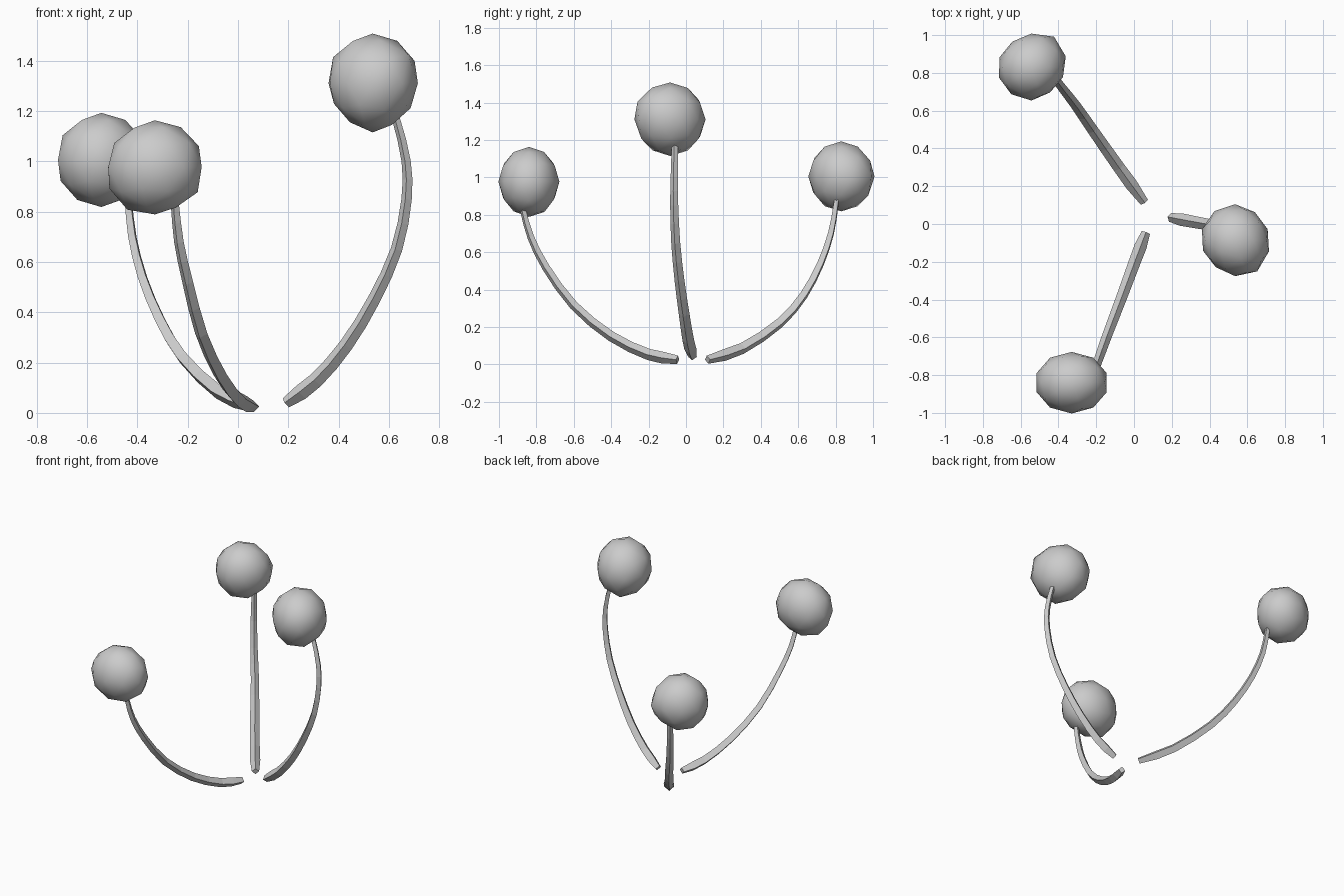
import bpy, bmesh, math
from mathutils import Vector

if "Cube" in bpy.data.objects:
    bpy.data.objects.remove(bpy.data.objects["Cube"])


def finish(bm, name):
    bmesh.ops.recalc_face_normals(bm, faces=bm.faces)
    mesh = bpy.data.meshes.new(name)
    bm.to_mesh(mesh)
    bm.free()
    obj = bpy.data.objects.new(name, mesh)
    bpy.context.collection.objects.link(obj)
    return obj


def smooth_path(pts):
    # Catmull-Rom midpoints between the given points
    p = [Vector(q) for q in pts]
    p = [2 * p[0] - p[1]] + p + [2 * p[-1] - p[-2]]
    out = []
    for i in range(1, len(p) - 2):
        out += [p[i], (9 * (p[i] + p[i + 1]) - p[i - 1] - p[i + 2]) / 16]
    return out + [p[-2]]


def stem(name, pts):
    # tapered stem with a diamond cross-section
    path = smooth_path(pts)
    chord = path[-1] - path[0]
    side = Vector((-chord.y, chord.x, 0)).normalized()
    bm = bmesh.new()
    rings, n = [], len(path) - 1
    for i, c in enumerate(path):
        t = i / n
        tan = (path[min(i + 1, n)] - path[max(i - 1, 0)]).normalized()
        up = tan.cross(side)
        r = 0.022 if i == 0 else 0.033 - 0.019 * t
        rings.append([bm.verts.new(c + d) for d in
                      (side * r * 1.05, up * r, -side * r * 1.05, -up * r)])
    for a, b in zip(rings, rings[1:]):
        for k in range(4):
            j = (k + 1) % 4
            bm.faces.new((a[k], a[j], b[j], b[k]))
    bm.faces.new(rings[0])
    bm.faces.new(rings[-1])
    return finish(bm, name)


def head(name, center, radii, bumps):
    # faceted ball, pushed out or in along the bump directions
    bm = bmesh.new()
    bmesh.ops.create_icosphere(bm, subdivisions=2, radius=1)
    dirs = [(Vector(d).normalized(), a) for d, a in bumps]
    for v in bm.verts:
        n = v.co.normalized()
        s = 1 + sum(a * max(0, n.dot(d)) ** 8 for d, a in dirs)
        v.co = Vector(center) + Vector([n[i] * radii[i] * s for i in range(3)])
    obj = finish(bm, name)
    bpy.ops.object.select_all(action='DESELECT')
    bpy.context.view_layer.objects.active = obj
    obj.select_set(True)
    bpy.ops.object.shade_smooth_by_angle(angle=math.radians(45))
    return obj


# stems
stem("back_stem", [(.055, .115, .025), (-.08, .30, .085), (-.22, .50, .22),
                   (-.31, .63, .37), (-.38, .72, .54), (-.42, .775, .70),
                   (-.435, .80, .84), (-.44, .81, .91)])
stem("front_stem", [(.063, -.045, .025), (.004, -.20, .053), (-.07, -.40, .15),
                    (-.146, -.60, .315), (-.20, -.75, .52), (-.235, -.83, .68),
                    (-.25, -.87, .82), (-.26, -.88, .89)])
stem("right_stem", [(.19, .035, .04), (.31, .012, .13), (.43, -.01, .27),
                    (.54, -.035, .45), (.63, -.055, .65), (.67, -.063, .85),
                    (.668, -.063, 1.0), (.63, -.06, 1.16), (.60, -.06, 1.23)])

# heads
head("back_head", (-.543, .83, 1.005), (.181, .177, .187),
     [((.7, .7, 0), .14), ((.7, -.7, -.1), -.08), ((-.7, .7, .1), -.06)])
head("front_head", (-.33, -.84, .977), (.195, .163, .186),
     [((-.6, .2, -.75), .09), ((.7, 0, -.7), .03), ((-.7, 0, .7), -.03)])
head("right_head", (.535, -.085, 1.31), (.185, .19, .197),
     [((.6, -.7, .35), .14), ((-.75, -.1, -.7), -.1), ((.75, .1, -.7), -.05),
      ((-.7, -.7, 0), -.07), ((.7, .7, 0), -.04)])
